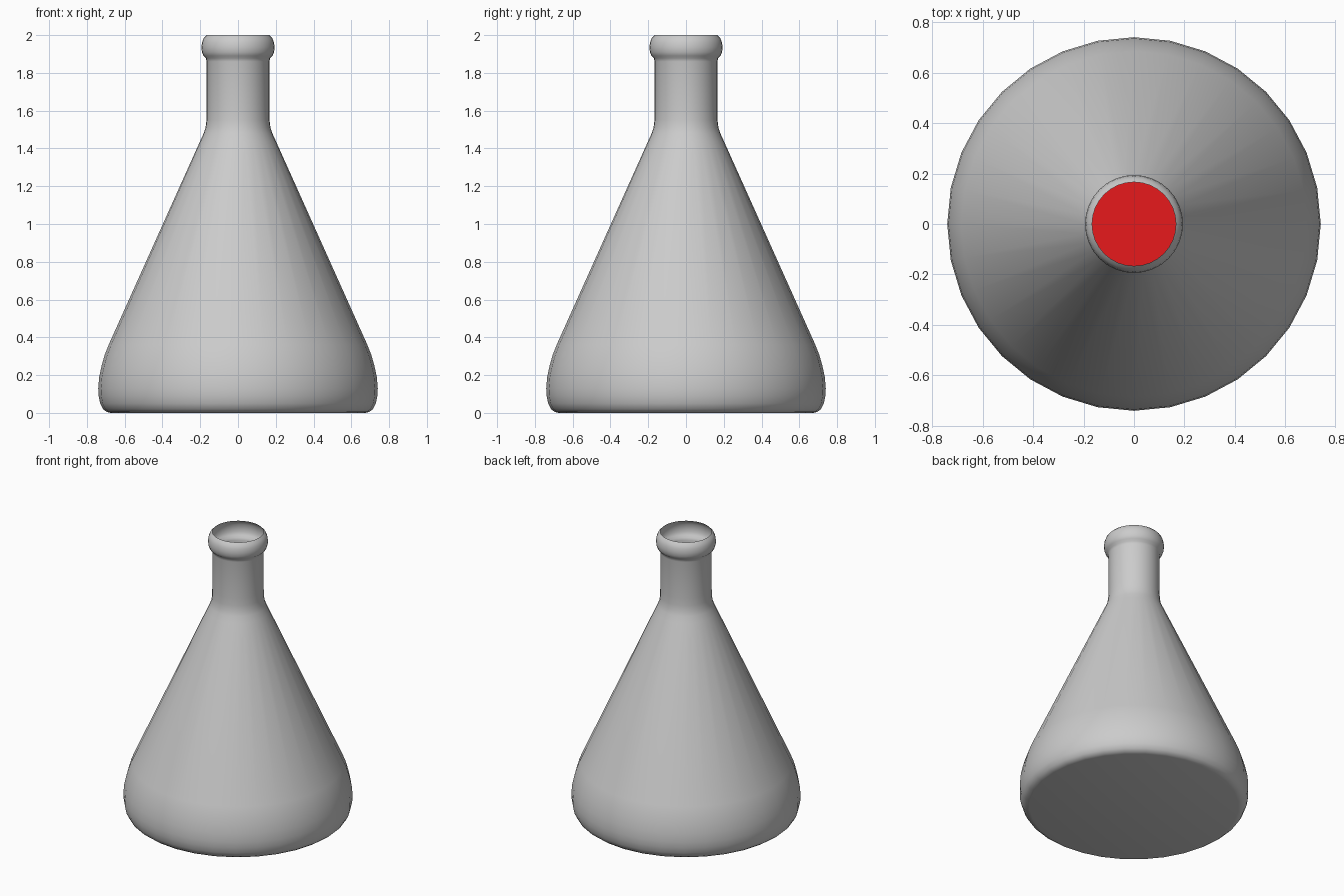
import bpy, bmesh
from math import cos, sin, pi, radians

if "Cube" in bpy.data.objects:
    bpy.data.objects.remove(bpy.data.objects["Cube"])

SEGMENTS = 32


def lathe(name, profile, cap_top=False):
    """Revolve an (r, z) profile about z, with a flat closed bottom."""
    bm = bmesh.new()
    rings = [[bm.verts.new((r * cos(2 * pi * i / SEGMENTS), r * sin(2 * pi * i / SEGMENTS), z))
              for i in range(SEGMENTS)] for r, z in profile]
    for low, high in zip(rings, rings[1:]):
        for i in range(SEGMENTS):
            j = (i + 1) % SEGMENTS
            bm.faces.new((low[i], low[j], high[j], high[i]))
    bm.faces.new(rings[0][::-1])
    if cap_top:
        bm.faces.new(rings[-1])
    mesh = bpy.data.meshes.new(name)
    bm.to_mesh(mesh)
    bm.free()
    ob = bpy.data.objects.new(name, mesh)
    bpy.context.collection.objects.link(ob)
    bpy.ops.object.select_all(action='DESELECT')
    ob.select_set(True)
    bpy.context.view_layer.objects.active = ob
    bpy.ops.object.shade_smooth_by_angle(angle=radians(45))
    return ob


# Thin-walled flask: rounded base, cone, neck and beaded lip with open mouth
base = [(0.675, 0.0), (0.695, 0.005), (0.715, 0.02), (0.73, 0.05), (0.738, 0.09),
        (0.74, 0.13), (0.735, 0.19), (0.722, 0.25), (0.705, 0.31), (0.685, 0.36)]
cone_and_neck = [(0.20, 1.44), (0.182, 1.48), (0.172, 1.51), (0.167, 1.55), (0.166, 1.6), (0.166, 1.86)]
lip = [(0.17, 1.878), (0.183, 1.89), (0.191, 1.91), (0.194, 1.935),
       (0.19, 1.963), (0.181, 1.985), (0.166, 2.0)]
lathe("flask", base + cone_and_neck + lip)

# Red liquid filling the lower body, just inside the wall
level = 0.5
liquid_profile = [(r - 0.012, z + (0.012 if z < 0.05 else 0)) for r, z in base]
liquid_profile.append((0.685 - 0.449 * (level - 0.36) - 0.012, level))
liquid = lathe("liquid", liquid_profile, cap_top=True)
red = bpy.data.materials.new("red_liquid")
red.diffuse_color = (0.8, 0.01, 0.012, 1)
red.use_nodes = True
red.node_tree.nodes["Principled BSDF"].inputs["Base Color"].default_value = red.diffuse_color
liquid.data.materials.append(red)
